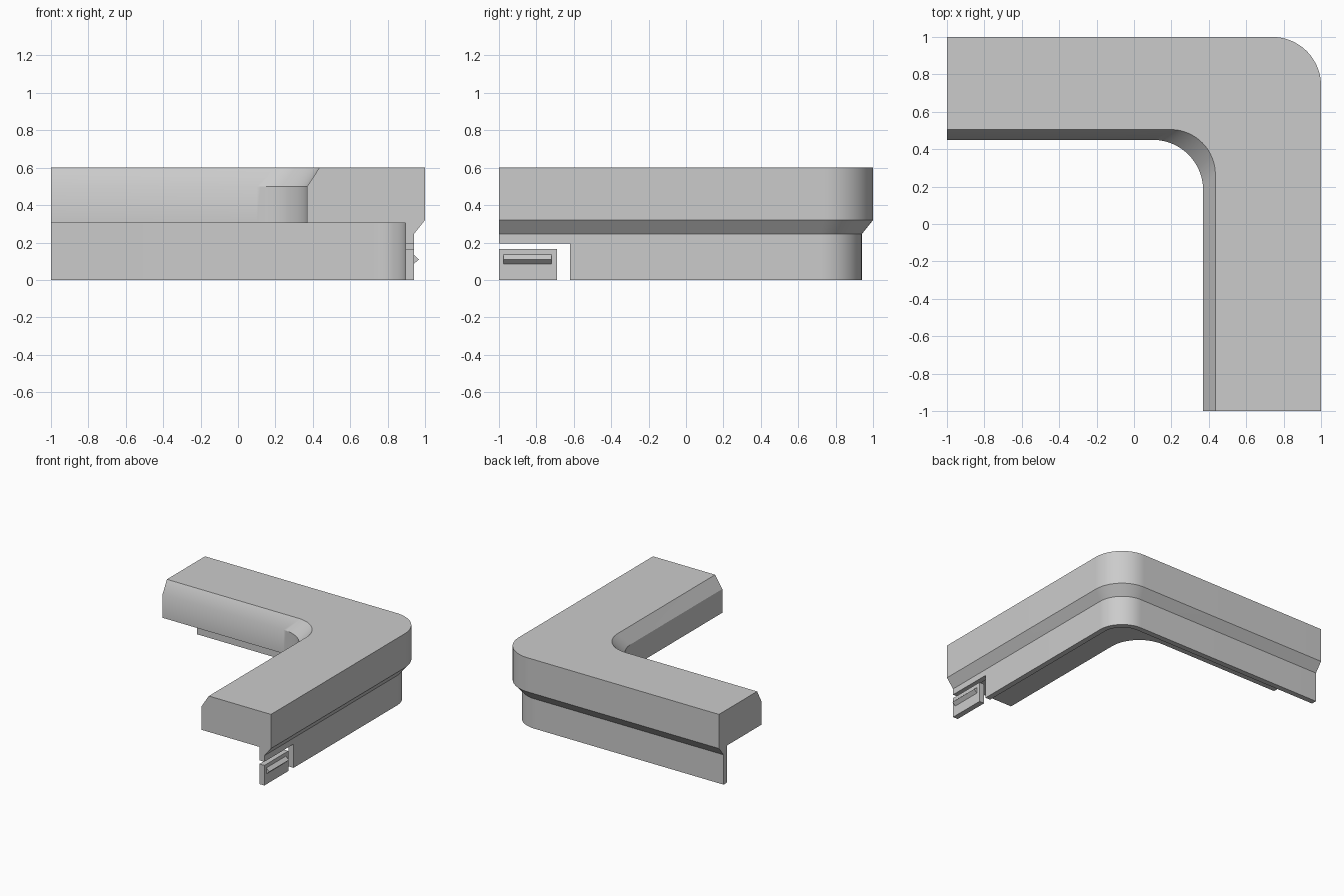
import bpy, bmesh, math

if "Cube" in bpy.data.objects:
    bpy.data.objects.remove(bpy.data.objects["Cube"])

grey = bpy.data.materials.new("plain grey")
grey.diffuse_color = (0.6, 0.6, 0.6, 1)
grey.use_nodes = True
grey.node_tree.nodes["Principled BSDF"].inputs["Base Color"].default_value = grey.diffuse_color
STEPS = 20


def add_object(name, bm):
    bmesh.ops.recalc_face_normals(bm, faces=bm.faces)
    mesh = bpy.data.meshes.new(name)
    bm.to_mesh(mesh)
    bm.free()
    mesh.materials.append(grey)
    obj = bpy.data.objects.new(name, mesh)
    bpy.context.collection.objects.link(obj)
    return obj


def prism(name, outline, y0, y1):
    """Extrude an x-z outline along y."""
    bm = bmesh.new()
    face = bm.faces.new([bm.verts.new((x, y0, z)) for x, z in outline])
    new = bmesh.ops.extrude_face_region(bm, geom=[face])["geom"]
    bmesh.ops.translate(bm, vec=(0, y1 - y0, 0),
                        verts=[v for v in new if isinstance(v, bmesh.types.BMVert)])
    return add_object(name, bm)


def corner_path(x, y, z, r):
    """Back arm, rounded corner, then right arm."""
    pts = [(-1, y, z)]
    for i in range(STEPS + 1):
        a = math.pi / 2 * (1 - i / STEPS)
        pts.append((x - r + r * math.cos(a), y - r + r * math.sin(a), z))
    return pts + [(x, -1, z)]


# Corner rail: (right arm x, back arm y, height, corner radius) per profile point
profile = [
    (0.435, 0.505, 0.60, 0.24), (1.0, 1.0, 0.60, 0.26),
    (1.0, 1.0, 0.32, 0.26), (0.94, 0.94, 0.245, 0.22),
    (0.94, 0.94, 0.0, 0.22), (0.895, 0.895, 0.0, 0.175),
    (0.895, 0.895, 0.305, 0.175), (0.37, 0.45, 0.305, 0.27),
    (0.37, 0.45, 0.50, 0.27),
]
bm = bmesh.new()
rows = [[bm.verts.new(p) for p in corner_path(*c)] for c in profile]
for k, row in enumerate(rows):
    nxt = rows[(k + 1) % len(rows)]
    for i in range(len(row) - 1):
        bm.faces.new((row[i], row[i + 1], nxt[i + 1], nxt[i]))
bm.faces.new([row[0] for row in rows])
bm.faces.new([row[-1] for row in rows])
rail = add_object("corner_rail", bm)

# Notch in the skirt at the end of the right arm
cutter = prism("notch_cutter", [(0.8, -0.1), (1.1, -0.1), (1.1, 0.195), (0.8, 0.195)],
               -1.1, -0.62)
cutter.hide_render = True
cut = rail.modifiers.new("notch", 'BOOLEAN')
cut.operation = 'DIFFERENCE'
cut.solver = 'EXACT'
cut.object = cutter
bpy.context.view_layer.objects.active = rail
rail.select_set(True)
bpy.ops.object.modifier_apply(modifier=cut.name)
bpy.data.objects.remove(cutter)
bpy.ops.object.shade_smooth_by_angle(angle=math.radians(30))

# Clip tab in the notch, with its wedge-shaped catch
prism("clip_tab", [(0.895, 0), (0.94, 0), (0.94, 0.165), (0.895, 0.165)], -1, -0.69)
prism("clip_catch", [(0.935, 0.085), (0.94, 0.085), (0.967, 0.11), (0.94, 0.135),
                     (0.935, 0.135)], -0.975, -0.72)
